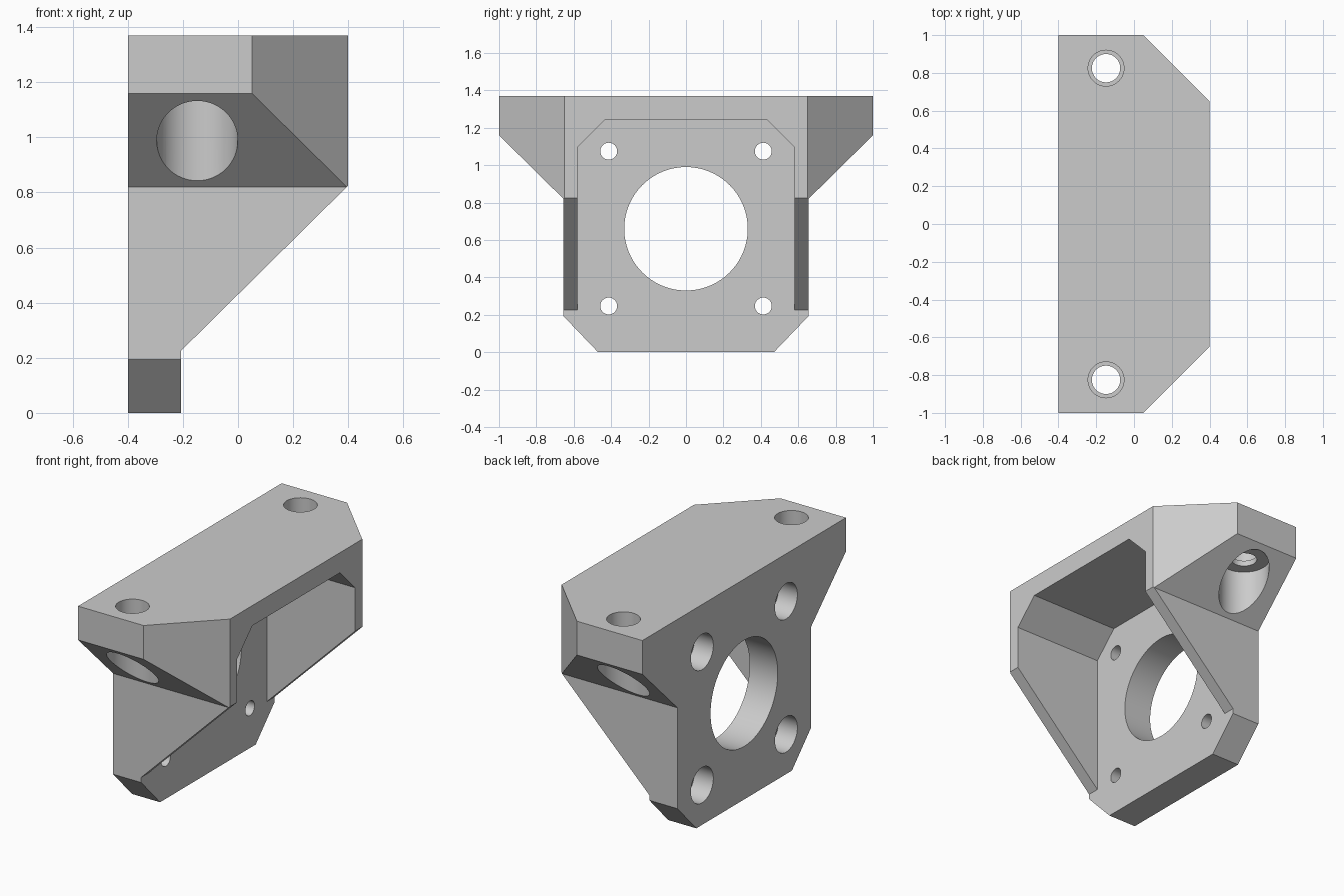
import bpy
import bmesh
import math
from mathutils import Vector

if "Cube" in bpy.data.objects:
    bpy.data.objects.remove(bpy.data.objects["Cube"], do_unlink=True)

grey = bpy.data.materials.new("light grey plastic")
grey.use_nodes = True
colour = (0.6, 0.6, 0.6, 1)
grey.diffuse_color = colour
grey.node_tree.nodes["Principled BSDF"].inputs["Base Color"].default_value = colour


def prism(name, points, axis, start, end):
    """Extrude a 2D outline along axis; the outline uses the other two axes in order."""
    bm = bmesh.new()

    def place(point, depth):
        co = list(point)
        co.insert("xyz".index(axis), depth)
        return bm.verts.new(co)

    face = bm.faces.new([place(p, start) for p in points])
    step = Vector([end - start if a == axis else 0 for a in "xyz"])
    result = bmesh.ops.extrude_face_region(bm, geom=[face])
    moved = [g for g in result["geom"] if isinstance(g, bmesh.types.BMVert)]
    bmesh.ops.translate(bm, vec=step, verts=moved)
    bmesh.ops.recalc_face_normals(bm, faces=bm.faces)
    mesh = bpy.data.meshes.new(name)
    bm.to_mesh(mesh)
    bm.free()
    mesh.materials.append(grey)
    obj = bpy.data.objects.new(name, mesh)
    bpy.context.collection.objects.link(obj)
    return obj


def mirrored(half):
    """Close an outline by mirroring its first coordinate."""
    return half + [(-a, b) for a, b in reversed(half)]


def circle(centre, radius, sides=64):
    return [(centre[0] + radius * math.cos(i * math.tau / sides),
             centre[1] + radius * math.sin(i * math.tau / sides)) for i in range(sides)]


def combine(target, tool, operation="DIFFERENCE"):
    """Apply a boolean and discard the tool."""
    tool.hide_render = True
    mod = target.modifiers.new("cut", "BOOLEAN")
    mod.operation = operation
    mod.solver = "EXACT"
    mod.object = tool
    bpy.context.view_layer.objects.active = target
    bpy.ops.object.modifier_apply(modifier=mod.name)
    bpy.data.objects.remove(tool, do_unlink=True)


BACK, PLATE, FRONT, TOP = -0.4, -0.207, 0.4, 1.37

# Bracket body: plate outline with mounting ears
outline = mirrored([(0.47, 0), (0.655, 0.193), (0.655, 0.82), (1, 1.16), (1, TOP)])
bracket = prism("motor_bracket", outline, "x", BACK, FRONT)

# Sloping side walls and chamfered ears
side = [(-1, -1), (PLATE, -1), (PLATE, 0.225), (0.6, 1.023), (0.6, 2), (-1, 2)]
combine(bracket, prism("side_profile", side, "y", -2, 2), "INTERSECT")
plan = [(-1, -2.05), (0.6, -0.45), (0.6, 0.45), (-1, 2.05)]
combine(bracket, prism("top_profile", plan, "z", -1, 2), "INTERSECT")

# Motor pocket between the walls
pocket = mirrored([(0.58, -0.5), (0.58, 1.095), (0.43, 1.245)])
combine(bracket, prism("motor_pocket", pocket, "x", PLATE, 1))

# Central motor opening
combine(bracket, prism("motor_opening", circle((0, 0.66), 0.33, 96), "x", -1, 0))

# Motor screw holes, widened at the back
for y in (-0.413, 0.413):
    for z in (0.247, 1.075):
        combine(bracket, prism("screw_hole", circle((y, z), 0.045), "x", -1, 0))
        combine(bracket, prism("screw_recess", circle((y, z), 0.11), "x", -1, BACK + 0.13))

# Mounting holes through the ears, with wide recesses below
for y in (-0.825, 0.825):
    centre = (-0.148, y)
    combine(bracket, prism("mount_hole", circle(centre, 0.075), "z", 0.5, 2))
    combine(bracket, prism("mount_hole_top", circle(centre, 0.095), "z", 1.17, 2))
    combine(bracket, prism("mount_recess", circle(centre, 0.147), "z", 0.5, 1.135))

# Smooth hole walls, crisp edges elsewhere
bpy.ops.object.select_all(action="DESELECT")
bracket.select_set(True)
bpy.context.view_layer.objects.active = bracket
bpy.ops.object.shade_smooth_by_angle(angle=math.radians(30))
